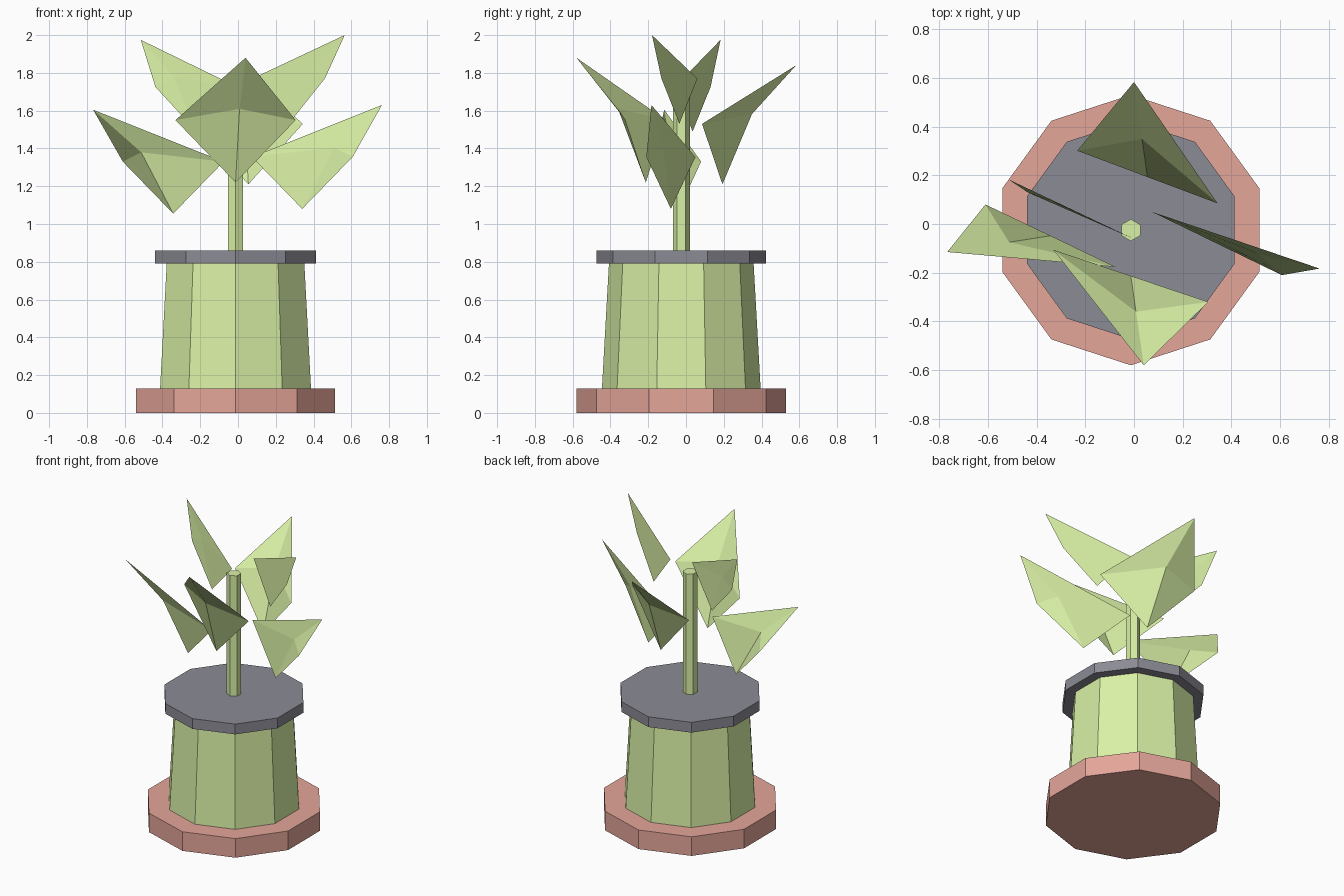
import bpy
import math
from mathutils import Vector

if "Cube" in bpy.data.objects:
    bpy.data.objects.remove(bpy.data.objects["Cube"])

CX, CY = -0.013, -0.025  # pot axis


def material(name, rgb):
    m = bpy.data.materials.new(name)
    m.diffuse_color = (*rgb, 1.0)
    m.use_nodes = True
    m.node_tree.nodes["Principled BSDF"].inputs["Base Color"].default_value = m.diffuse_color
    return m


GREEN = material("leaf_green", (0.70, 0.88, 0.38))
RED = material("terracotta", (0.78, 0.38, 0.32))
DARK = material("dark_soil", (0.26, 0.26, 0.30))


def add_mesh(name, verts, faces, mat):
    mesh = bpy.data.meshes.new(name)
    mesh.from_pydata(verts, [], faces)
    mesh.materials.append(mat)
    obj = bpy.data.objects.new(name, mesh)
    bpy.context.collection.objects.link(obj)
    return obj


def prism(name, sides, r_bottom, r_top, z0, z1, mat):
    """Closed tapered prism with a corner pointing to the back."""
    verts = []
    for r, z in ((r_bottom, z0), (r_top, z1)):
        for i in range(sides):
            a = math.pi / 2 + 2 * math.pi * i / sides
            verts.append((CX + r * math.cos(a), CY + r * math.sin(a), z))
    faces = [(i, (i + 1) % sides, sides + (i + 1) % sides, sides + i)
             for i in range(sides)]
    faces += [tuple(reversed(range(sides))), tuple(range(sides, 2 * sides))]
    return add_mesh(name, verts, faces, mat)


def leaf(name, tip, side, base):
    """Folded kite-shaped sheet; the second side corner mirrors the first."""
    t, s, b = Vector(tip), Vector(side), Vector(base)
    other = Vector((2 * b.x - s.x, 2 * b.y - s.y, s.z))
    d = t - b
    fold = b + Vector((0.4 * d.x, 0.4 * d.y, 0.59 * d.z))
    return add_mesh(name, [fold, t, s, b, other],
                    [(0, 1, 2), (0, 2, 3), (0, 3, 4), (0, 4, 1)], GREEN)


# Saucer, pot, rim with soil, and stem
prism("saucer", 10, 0.555, 0.555, 0.0, 0.13, RED)
prism("pot", 10, 0.42, 0.383, 0.13, 0.79, GREEN)
prism("pot_rim", 10, 0.448, 0.448, 0.79, 0.86, DARK)
prism("stem", 6, 0.045, 0.045, 0.86, 1.68, GREEN)

# Leaves: tip, one side corner, base
leaf("leaf_front", (0.04, -0.58, 1.88), (0.305, -0.32, 1.55), (-0.013, -0.213, 1.22))
leaf("leaf_back", (0.0, 0.583, 1.84), (0.343, 0.085, 1.53), (0.055, 0.193, 1.21))
leaf("leaf_right", (0.762, -0.183, 1.63), (0.607, -0.21, 1.355), (0.34, -0.08, 1.08))
leaf("leaf_left", (-0.767, -0.115, 1.605), (-0.61, 0.08, 1.33), (-0.343, -0.048, 1.055))
leaf("leaf_upper_right", (0.565, -0.18, 2.0), (0.46, -0.13, 1.77), (0.268, -0.035, 1.53))
leaf("leaf_upper_left", (-0.515, 0.183, 1.975), (-0.437, 0.13, 1.725), (-0.22, 0.035, 1.49))
